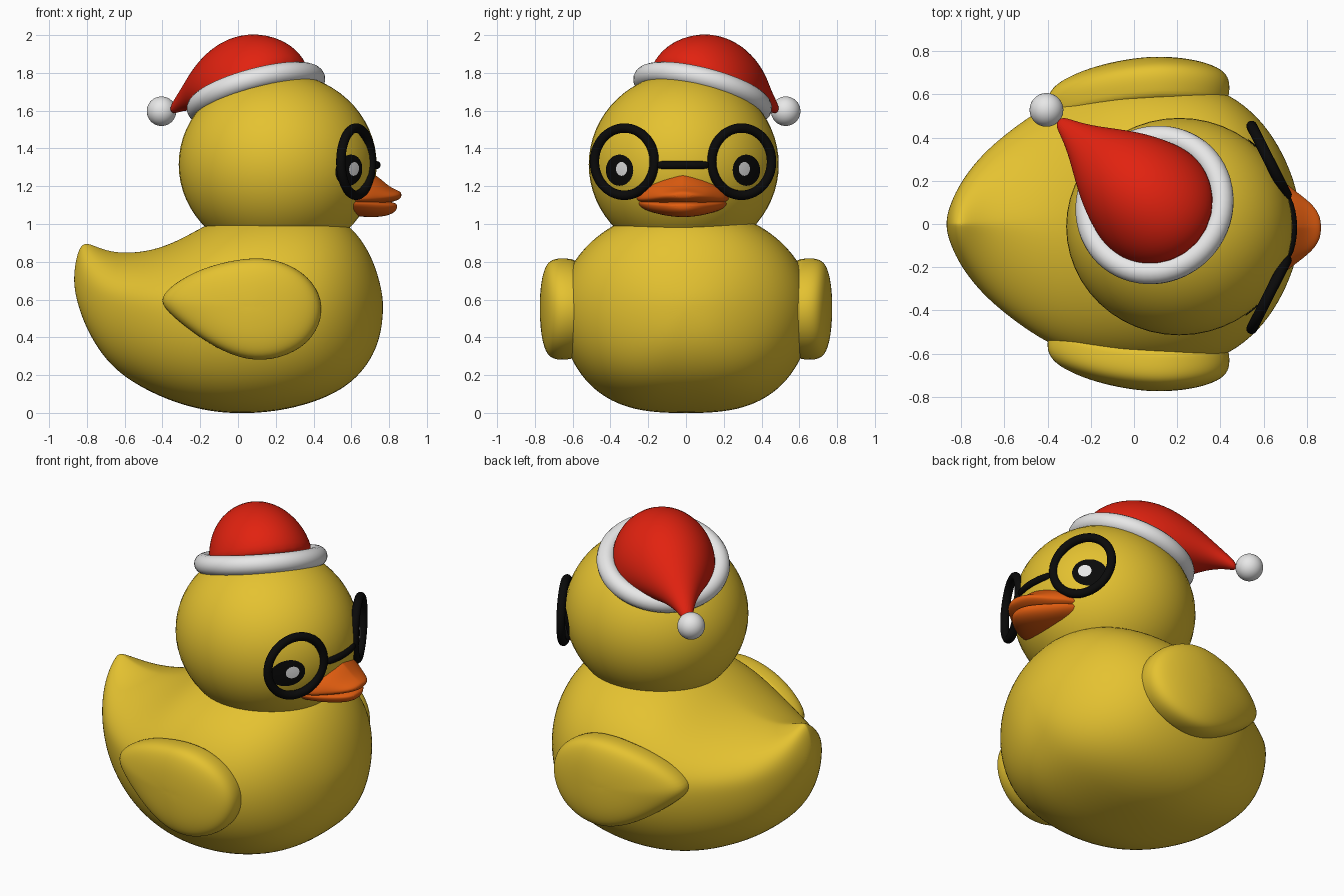
import bpy, bmesh, math
from mathutils import Vector

if "Cube" in bpy.data.objects:
    bpy.data.objects.remove(bpy.data.objects["Cube"])


def material(name, rgb):
    m = bpy.data.materials.new(name)
    m.diffuse_color = (*rgb, 1)
    m.use_nodes = True
    m.node_tree.nodes["Principled BSDF"].inputs["Base Color"].default_value = m.diffuse_color
    return m


YELLOW = material("yellow", (0.78, 0.54, 0.03))
RED = material("red", (0.76, 0.016, 0.005))
ORANGE = material("orange", (0.76, 0.11, 0.005))
WHITE = material("white", (0.8, 0.8, 0.8))
BLACK = material("black", (0.003, 0.003, 0.003))
FACE_Y = -0.016  # the face sits a touch off centre


def finish(ob, mat):
    ob.data.materials.append(mat)
    for p in ob.data.polygons:
        p.use_smooth = True
    return ob


def skin(name, rings, mat, levels=1, start_cap=True):
    """Join closed rings of points into a smooth capped surface."""
    bm = bmesh.new()
    loops = [[bm.verts.new(p) for p in ring] for ring in rings]
    n = len(loops[0])
    for a, b in zip(loops, loops[1:]):
        for i in range(n):
            j = (i + 1) % n
            bm.faces.new((a[i], a[j], b[j], b[i]))
    if start_cap:
        bm.faces.new(loops[0])
    bm.faces.new(loops[-1])
    bmesh.ops.recalc_face_normals(bm, faces=bm.faces)
    if not start_cap:  # open patches face forwards
        for f in bm.faces:
            if f.normal.x < 0:
                f.normal_flip()
    me = bpy.data.meshes.new(name)
    bm.to_mesh(me)
    bm.free()
    ob = bpy.data.objects.new(name, me)
    bpy.context.collection.objects.link(ob)
    if levels:
        mod = ob.modifiers.new("smooth", 'SUBSURF')
        mod.levels = mod.render_levels = levels
    return finish(ob, mat)


def loft_x(name, stations, mat, yc=0.0, low=1.0, n=32):
    """Stations: x, bottom, widest height, top, half width, top pinch."""
    rings = []
    for x, bot, mid, top, w, p in stations:
        ring = []
        for i in range(n):
            t = 2 * math.pi * (i + 0.5) / n
            c, s = math.cos(t), math.sin(t)
            y = w * math.copysign(abs(c) ** (p if s > 0 else low), c)
            ring.append((x, yc + y, mid + s * (top - mid if s > 0 else mid - bot)))
        rings.append(ring)
    return skin(name, rings, mat, 2)


def sphere(name, loc, scale, mat):
    bpy.ops.mesh.primitive_uv_sphere_add(segments=48, ring_count=32, radius=1, location=loc)
    ob = bpy.context.object
    ob.name, ob.scale = name, scale
    return finish(ob, mat)


def torus(name, loc, normal, major, minor, mat):
    bpy.ops.mesh.primitive_torus_add(location=loc, major_radius=major, minor_radius=minor,
                                     major_segments=64, minor_segments=16)
    ob = bpy.context.object
    ob.name = name
    ob.rotation_euler = Vector(normal).to_track_quat('Z', 'Y').to_euler()
    return finish(ob, mat)


# Body with upturned tail and a full underside
loft_x("body", [
    (-0.868, 0.67, 0.70, 0.75, 0.03, 1.3), (-0.85, 0.58, 0.69, 0.85, 0.09, 1.5),
    (-0.82, 0.49, 0.67, 0.905, 0.16, 1.6), (-0.77, 0.385, 0.64, 0.89, 0.24, 1.6),
    (-0.70, 0.28, 0.61, 0.86, 0.325, 1.5), (-0.60, 0.185, 0.585, 0.845, 0.415, 1.4),
    (-0.45, 0.10, 0.57, 0.86, 0.525, 1.25), (-0.30, 0.04, 0.565, 0.92, 0.60, 1.1),
    (-0.15, 0.005, 0.56, 1.01, 0.645, 1), (0.0, -0.009, 0.56, 1.07, 0.668, 1),
    (0.2, 0.002, 0.56, 1.10, 0.672, 1), (0.4, 0.05, 0.56, 1.09, 0.63, 1),
    (0.55, 0.12, 0.56, 1.03, 0.525, 1), (0.65, 0.205, 0.56, 0.93, 0.40, 1),
    (0.72, 0.31, 0.56, 0.80, 0.26, 1), (0.757, 0.42, 0.56, 0.67, 0.14, 1),
    (0.768, 0.53, 0.56, 0.59, 0.03, 1)], YELLOW, low=0.7)

# Head
HC, HR = Vector((0.21, -0.012, 1.315)), Vector((0.524, 0.503, 0.487))
sphere("head", HC, HR, YELLOW)

# Wings: teardrop pads that follow the body side
outline = [(-.405, .625), (-.30, .71), (-.15, .78), (.05, .822), (.2, .815), (.35, .745),
           (.438, .63), (.448, .5), (.375, .365), (.22, .285), (.05, .275), (-.12, .345),
           (-.27, .45), (-.40, .56)]
pad = [(0.96, -0.10), (1.0, -0.03), (1.01, 0.02), (0.975, 0.062), (0.86, 0.09),
       (0.6, 0.11), (0.3, 0.118), (0.08, 0.12)]
for side, label in ((1, "left"), (-1, "right")):
    rings = []
    for k, off in pad:
        ring = []
        for x, z in outline:
            x, z = 0.08 + (x - 0.08) * k, 0.56 + (z - 0.56) * k
            ring.append((x, side * (0.655 - 0.33 * (x - 0.15) ** 2 + off), z))
        rings.append(ring)
    skin(label + "_wing", rings, YELLOW, 2)

# Beak
loft_x("upper_beak", [
    (0.50, 1.09, 1.135, 1.285, 0.27, 1.8), (0.62, 1.09, 1.135, 1.287, 0.25, 1.8),
    (0.68, 1.095, 1.135, 1.283, 0.225, 1.8), (0.74, 1.10, 1.14, 1.255, 0.175, 1.7),
    (0.80, 1.112, 1.145, 1.197, 0.13, 1.5), (0.845, 1.125, 1.15, 1.178, 0.085, 1.2),
    (0.866, 1.14, 1.153, 1.167, 0.035, 1)], ORANGE, FACE_Y)
loft_x("lower_beak", [
    (0.50, 1.05, 1.115, 1.14, 0.26, 1), (0.62, 1.042, 1.115, 1.14, 0.24, 1),
    (0.70, 1.034, 1.105, 1.135, 0.19, 1), (0.78, 1.04, 1.098, 1.122, 0.125, 1),
    (0.825, 1.058, 1.095, 1.114, 0.075, 1), (0.843, 1.08, 1.093, 1.104, 0.03, 1)],
    ORANGE, FACE_Y)


def eye_patch(name, y, z, ry, rz, lift, mat):
    """Thin oval lying on the head surface."""
    rings = []
    for k in (1, 0.75, 0.5, 0.25, 0.02):
        ring = []
        for i in range(32):
            t = 2 * math.pi * i / 32
            dy, dz = y + k * ry * math.cos(t) - HC.y, z + k * rz * math.sin(t) - HC.z
            dx = HR.x * math.sqrt(1 - (dy / HR.y) ** 2 - (dz / HR.z) ** 2)
            ring.append(HC + Vector((dx, dy, dz)) * lift)
        rings.append(ring)
    skin(name, rings, mat, 0, start_cap=False)


# Eyes and round spectacle frames
for side, label in ((1, "left"), (-1, "right")):
    eye_patch(label + "_eye", FACE_Y + side * 0.333, 1.285, 0.072, 0.082, 1.008, BLACK)
    eye_patch(label + "_eye_glint", FACE_Y + side * 0.32, 1.292, 0.029, 0.036, 1.016, WHITE)
    torus(label + "_glasses_rim", (0.625, FACE_Y + side * 0.31, 1.33),
          (0.89, side * 0.45, 0), 0.178, 0.025, BLACK)

# Bridge of the spectacles
path = [(0.705, -0.15), (0.728, -0.08), (0.737, 0), (0.728, 0.08), (0.705, 0.15)]
skin("glasses_bridge", [[(x + 0.022 * math.cos(a), FACE_Y + y, 1.312 + 0.022 * math.sin(a))
                         for a in [math.pi * i / 6 for i in range(12)]] for x, y in path], BLACK)

# Hat: rings between an outer and inner edge, drooping back towards the tip
HAT = Vector((0.095, 0.088, 0))
D, SIDE = Vector((-0.75, 0.66, 0)), Vector((0.66, 0.75, 0))
rings = []
for so, zo, si, zi, w in [
        (-.29, 1.79, .28, 1.58, .30), (-.26, 1.90, .31, 1.585, .29),
        (-.145, 1.988, .34, 1.59, .27), (.04, 2.018, .38, 1.595, .225),
        (.21, 1.97, .43, 1.6, .165), (.36, 1.86, .48, 1.6, .105),
        (.49, 1.73, .54, 1.595, .055), (.605, 1.62, .59, 1.58, .025)]:
    outer, inner = HAT + D * so + Vector((0, 0, zo)), HAT + D * si + Vector((0, 0, zi))
    mid, half = (outer + inner) / 2, (outer - inner) / 2
    rings.append([mid + half * math.cos(2 * math.pi * i / 24)
                  + SIDE * w * math.sin(2 * math.pi * i / 24) for i in range(24)])
skin("hat", rings, RED, 2)
torus("hat_brim", HAT + Vector((0, 0, 1.69)), (-0.27, 0.26, 1), 0.32, 0.057, WHITE)
sphere("hat_pompom", (-0.405, 0.528, 1.597), (0.078,) * 3, WHITE)
